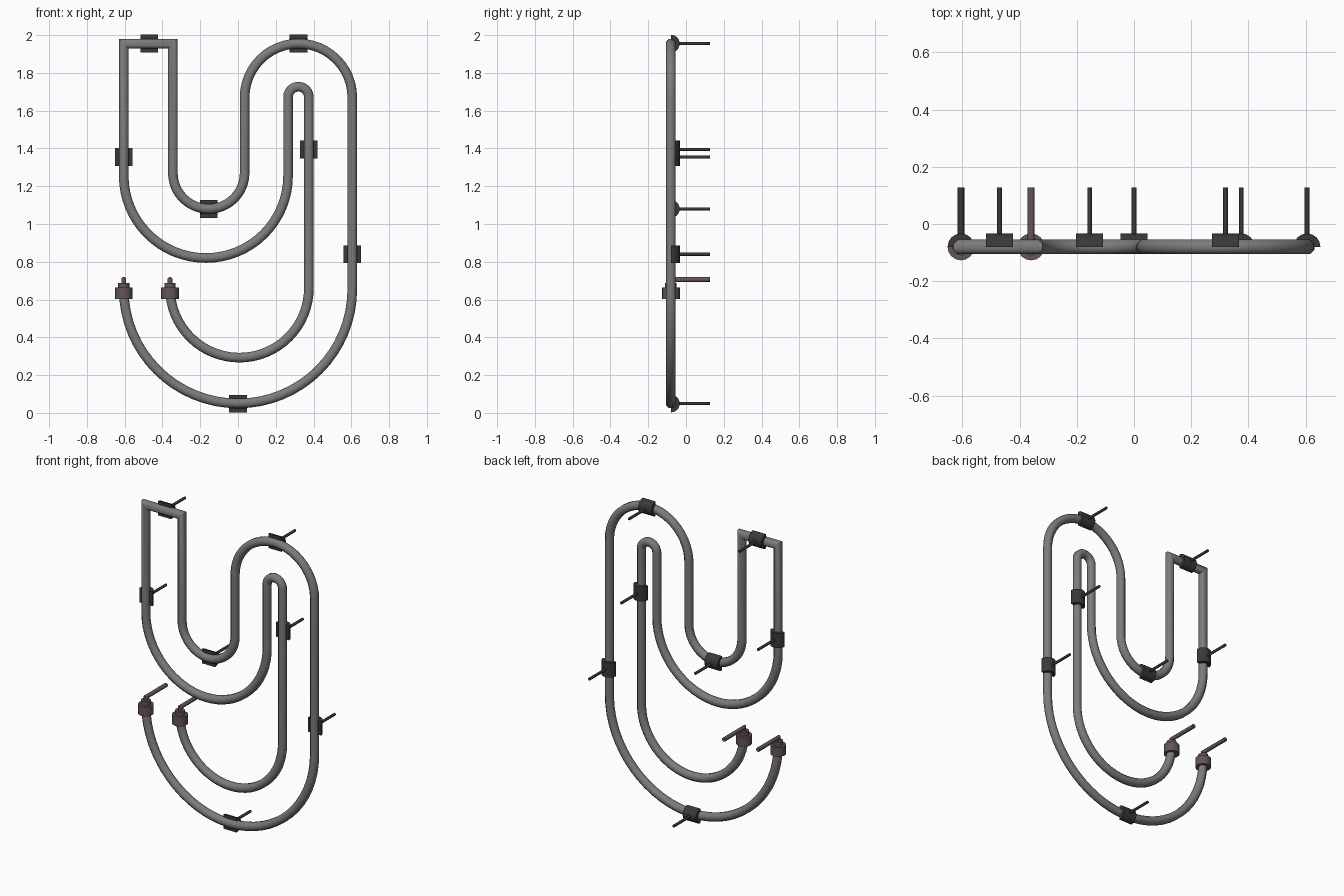
import bpy, bmesh
from math import sin, cos, pi, radians
from mathutils import Vector, Matrix

if "Cube" in bpy.data.objects:
    bpy.data.objects.remove(bpy.data.objects["Cube"], do_unlink=True)

Y = -0.08         # depth of the tube's centre line
R = 0.0275        # tube radius
CLIP_R = 0.047
BACK = 0.127      # where the pins end


def material(name, rgb):
    m = bpy.data.materials.new(name)
    m.use_nodes = True
    m.diffuse_color = (*rgb, 1)
    m.node_tree.nodes["Principled BSDF"].inputs["Base Color"].default_value = (*rgb, 1)
    return m


tube_grey = material("tube grey", (0.2, 0.2, 0.2))
clip_black = material("clip black", (0.04, 0.04, 0.04))
cap_brown = material("cap brown", (0.13, 0.09, 0.09))


def finish(bm, name, mat, angle=50):
    bmesh.ops.recalc_face_normals(bm, faces=bm.faces)
    mesh = bpy.data.meshes.new(name)
    bm.to_mesh(mesh)
    bm.free()
    mesh.materials.append(mat)
    ob = bpy.data.objects.new(name, mesh)
    bpy.context.collection.objects.link(ob)
    bpy.ops.object.select_all(action='DESELECT')
    ob.select_set(True)
    bpy.context.view_layer.objects.active = ob
    bpy.ops.object.shade_smooth_by_angle(angle=radians(angle))
    return ob


def sweep(bm, path, normal, r, sides):
    """Round pipe along a planar path, mitred at the corners."""
    rings = []
    for i, p in enumerate(path):
        a = (p - path[i - 1]).normalized() if i else None
        b = (path[i + 1] - p).normalized() if i + 1 < len(path) else a
        a = a or b
        t = (a + b).normalized()
        side = t.cross(normal) / t.dot(a)
        ring = []
        for k in range(sides):
            u = 2 * pi * (k + 0.5) / sides
            ring.append(bm.verts.new(p + r * (cos(u) * side + sin(u) * normal)))
        rings.append(ring)
    for q, s in zip(rings, rings[1:]):
        for k in range(sides):
            j = (k + 1) % sides
            bm.faces.new((q[k], q[j], s[j], s[k]))
    bm.faces.new(rings[0])
    bm.faces.new(rings[-1])


def arc(cx, cz, r, start, end, steps=24):
    return [Vector((cx + r * cos(radians(start + (end - start) * i / steps)), Y,
                    cz + r * sin(radians(start + (end - start) * i / steps))))
            for i in range(steps + 1)]


# Bent tube, one continuous run from cap to cap
path = arc(0, 0.655, 0.605, 180, 360, 32)
path += arc(0.32, 1.67, 0.285, 0, 180)
path += arc(-0.155, 1.27, 0.19, 360, 180)
path += [Vector((-0.345, Y, 1.955)), Vector((-0.605, Y, 1.955))]
path += arc(-0.17, 1.255, 0.435, 180, 360, 32)
path += arc(0.32, 1.672, 0.055, 180, 0, 12)
path += arc(0.0075, 0.66, 0.3675, 0, -180, 32)
bm = bmesh.new()
sweep(bm, path, Vector((0, 1, 0)), R, 8)
finish(bm, "bent_tube", tube_grey)

# Half-round clips behind the tube, each with a wall pin
clips = {
    "top_left_bar": (-0.47, 1.955, True), "top_arch": (0.32, 1.955, True),
    "left_side": (-0.605, 1.355, False), "inner_side": (0.375, 1.395, False),
    "middle_bend": (-0.155, 1.08, True), "right_side": (0.605, 0.84, False),
    "bottom_bend": (0, 0.049, True),
}
for label, (x, z, level) in clips.items():
    bm = bmesh.new()
    profile = [(r * cos(u), r * sin(u))
               for r, order in ((CLIP_R, range(9)), (R * 0.9, range(8, -1, -1)))
               for u in (pi * k / 8 for k in order)]
    face = bm.faces.new([bm.verts.new((a, b, -CLIP_R)) for a, b in profile])
    out = bmesh.ops.extrude_face_region(bm, geom=[face])
    bmesh.ops.translate(bm, vec=(0, 0, 2 * CLIP_R),
                        verts=[v for v in out["geom"] if isinstance(v, bmesh.types.BMVert)])
    turn = Matrix.Rotation(pi / 2 if level else 0, 4, 'Y')
    bm.transform(Matrix.Translation((x, Y, z)) @ turn)
    finish(bm, label + "_clip", clip_black, 30)
    bm = bmesh.new()
    sweep(bm, [Vector((x, Y + 0.03, z)), Vector((x, BACK, z))], Vector((0, 0, 1)), 0.009, 8)
    finish(bm, label + "_pin", clip_black)

# End caps with a collar and a lead bent back to the wall
for label, x in (("outer", -0.605), ("inner", -0.36)):
    bm = bmesh.new()
    for r, low, high in ((CLIP_R, 0.603, 0.663), (0.03, 0.66, 0.688)):
        bmesh.ops.create_cone(bm, cap_ends=True, segments=16, radius1=r, radius2=r,
                              depth=high - low,
                              matrix=Matrix.Translation((x, Y, (low + high) / 2)))
    finish(bm, label + "_end_cap", cap_brown, 30)
    bm = bmesh.new()
    sweep(bm, [Vector((x, Y, 0.67)), Vector((x, Y, 0.706)), Vector((x, BACK, 0.706))],
          Vector((1, 0, 0)), 0.0135, 8)
    finish(bm, label + "_lead", cap_brown)
